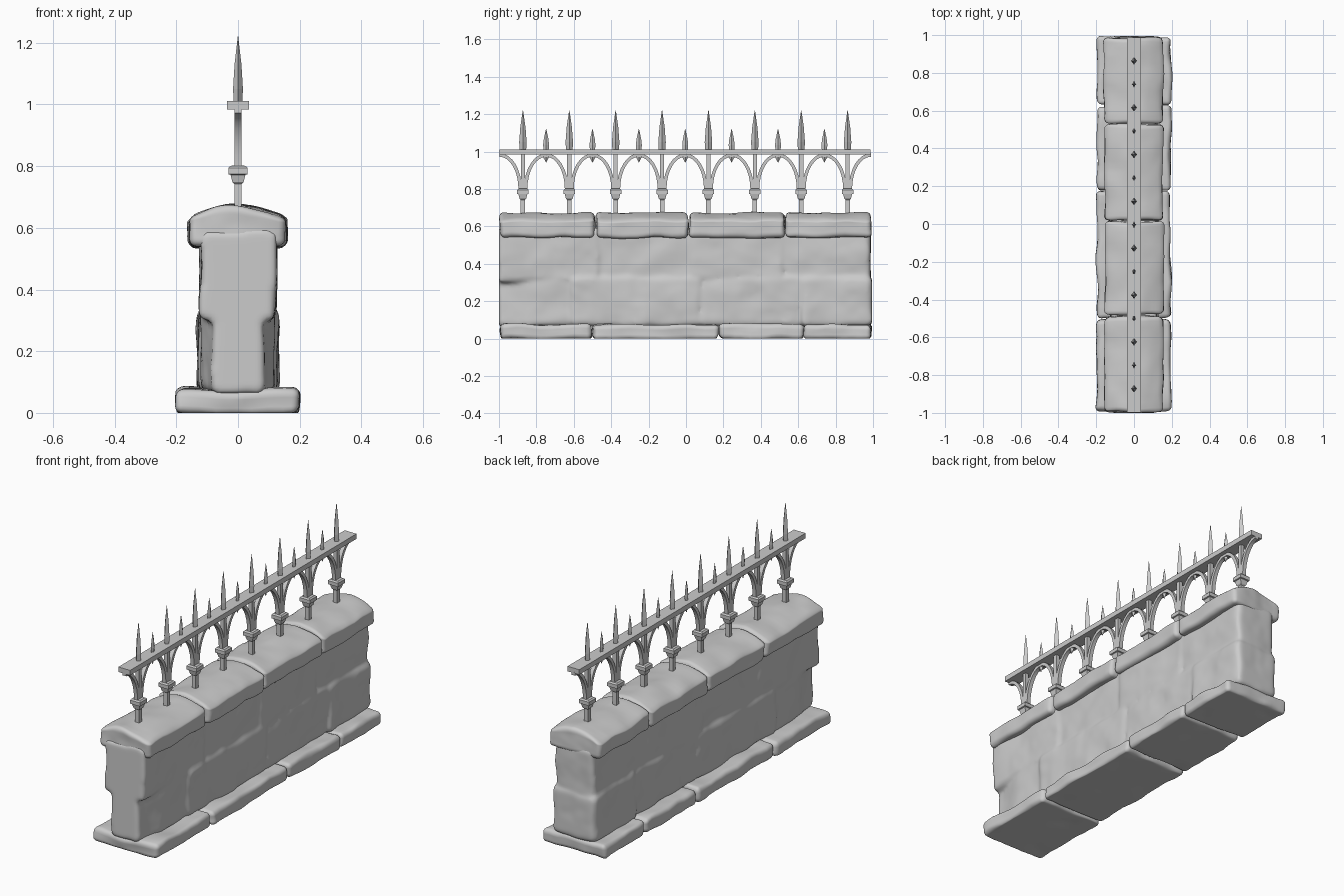
import bpy, bmesh, math
from mathutils import Vector, noise

if "Cube" in bpy.data.objects:
    bpy.data.objects.remove(bpy.data.objects["Cube"])


def finish(bm, name, angle=None):
    bmesh.ops.recalc_face_normals(bm, faces=bm.faces[:])
    me = bpy.data.meshes.new(name)
    bm.to_mesh(me)
    bm.free()
    ob = bpy.data.objects.new(name, me)
    bpy.context.collection.objects.link(ob)
    if angle:
        bpy.ops.object.select_all(action='DESELECT')
        ob.select_set(True)
        bpy.context.view_layer.objects.active = ob
        bpy.ops.object.shade_smooth_by_angle(angle=math.radians(angle))
    return ob


# Worn stone: a rounded block with soft noise, optional crowned top and taper
def stone(name, x, y, z, r=0.02, rough=0.008, crown=0.0, end_taper=0.0):
    lo, hi = (Vector(v) for v in zip(x, y, z))
    c, h = (lo + hi) / 2, (hi - lo) / 2
    n = 20
    bm = bmesh.new()
    bmesh.ops.create_cube(bm, size=2)
    bmesh.ops.subdivide_edges(bm, edges=bm.edges[:], cuts=n - 1, use_grid_fill=True)
    for v in bm.verts:
        p, q = Vector(), Vector()
        for a in range(3):
            k = round((v.co[a] + 1) / 2 * n)
            edge = min(k, n - k)
            sign = 1 if k * 2 > n else -1
            inner = h[a] - r
            if edge < 3:
                p[a] = sign * (inner + r * (3 - edge) / 3)
            else:
                p[a] = inner * (2 * (k - 3) / (n - 6) - 1)
            q[a] = max(-inner, min(inner, p[a]))
        d = p - q
        if d.length > 1e-6:
            p = q + d.normalized() * r
        p.z -= crown * (p.x / h.x) ** 2 * max(0, p.z / h.z)
        w = p + c
        seed = Vector((c.y * 3, c.z * 7, c.x))
        w += noise.noise_vector(w * 7 + seed) * rough
        w += noise.noise_vector(w * 19 + seed) * rough * 0.25
        if end_taper:
            t = max(0, min(1, (w.y + 1) / 0.22))
            w.x *= 1 - end_taper * (1 - t * t * (3 - 2 * t))
        # the ends of the wall section and its underside are cut flat
        w.y = max(-1, min(0.995, w.y))
        w.z = max(0, w.z)
        v.co = w
    return finish(bm, name, 50)


# Square or diamond bar turned from a (half width, height) profile
def four_sided(name, y, profile, diamond=False, depth=1.0):
    bm = bmesh.new()
    rings = []
    for w, z in profile:
        rad = w if diamond else w * math.sqrt(2)
        off = 0 if diamond else math.pi / 4
        rings.append([bm.verts.new((depth * rad * math.cos(off + i * math.pi / 2),
                                    y + rad * math.sin(off + i * math.pi / 2), z))
                      for i in range(4)])
    for a, b in zip(rings, rings[1:]):
        for i in range(4):
            bm.faces.new((a[i], a[(i + 1) % 4], b[(i + 1) % 4], b[i]))
    bm.faces.new(rings[0])
    bm.faces.new(rings[-1])
    return finish(bm, name)


# Curved bracket from a post up to the rail
def bracket(name, y, side):
    bm = bmesh.new()
    rings = []
    for i in range(9):
        t = math.pi / 2 * i / 8
        ring = []
        for x, o in ((-.011, 0), (.011, 0), (.011, .018), (-.011, .018)):
            dy = 0.124 - (0.100 + o) * math.cos(t)
            ring.append(bm.verts.new((x, y + side * dy, 0.80 + (0.172 + o) * math.sin(t))))
        rings.append(ring)
    for a, b in zip(rings, rings[1:]):
        for i in range(4):
            bm.faces.new((a[i], a[(i + 1) % 4], b[(i + 1) % 4], b[i]))
    bm.faces.new(rings[0])
    bm.faces.new(rings[-1])
    return finish(bm, name, 35)


# Plinth stones
for i, (a, b) in enumerate(((-.992, -.507), (-.502, .17), (.178, .625), (.632, .99))):
    stone(f"plinth_stone_{i}", (-.196, .196), (a, b), (-.004, .078), r=.024, rough=.012)

# Lower and upper wall courses
courses = []
for i, (a, b, w) in enumerate(((-1.03, -.58, .12), (-.62, .09, .128),
                               (.07, .63, .124), (.61, .993, .13))):
    courses.append(stone(f"lower_wall_stone_{i}", (-w, w), (a, b), (.065, .335), r=.028,
                         rough=.012, end_taper=.3 if i == 0 else 0))
for i, (a, b, w) in enumerate(((-1.03, -.455, .122), (-.485, .03, .116),
                               (.01, .53, .122), (.51, .985, .118))):
    courses.append(stone(f"upper_wall_stone_{i}", (-w, w), (a, b), (.305, .59),
                         r=.025, rough=.011))

# Fuse the courses into one softly sculpted wall
bpy.ops.object.select_all(action='DESELECT')
for ob in courses:
    ob.select_set(True)
bpy.context.view_layer.objects.active = courses[0]
bpy.ops.object.join()
wall = bpy.context.view_layer.objects.active
wall.name = "wall_body"
remesh = wall.modifiers.new("fuse", 'REMESH')
remesh.mode = 'VOXEL'
remesh.voxel_size = .011
remesh.use_smooth_shade = True
soften = wall.modifiers.new("soften", 'SMOOTH')
soften.factor = .5
soften.iterations = 5

# Crowned coping stones
for i, (a, b, l, r) in enumerate(((-.995, -.49, -.157, .155), (-.482, .012, -.155, .158),
                                  (.02, .525, -.157, .152), (.532, .988, -.158, .157))):
    stone(f"coping_stone_{i}", (l, r), (a, b), (.54, .672), r=.024, rough=.01, crown=.042)

# Top rail
rail = bmesh.new()
bmesh.ops.create_cube(rail, size=1)
for v in rail.verts:
    v.co = Vector((v.co.x * .072, v.co.y * 1.985 - .005, v.co.z * .028 + .998))
finish(rail, "top_rail")

# Posts with collars, brackets and tall spear heads
post = ((.012, .63), (.012, .742), (.018, .748), (.024, .772), (.031, .774),
        (.031, .794), (.024, .801), (.011, .803), (.011, .99))
spear = ((.017, 1.0), (.02, 1.05), (.014, 1.13), (.001, 1.22))
small = ((.001, .942), (.02, .978), (.013, 1.0), (.016, 1.035), (.012, 1.07), (.001, 1.12))
for i in range(8):
    y = -.872 + .248 * i
    four_sided(f"post_{i}", y, post)
    four_sided(f"tall_spear_{i}", y, spear, True, .8)
    for s in (-1, 1):
        bracket(f"bracket_{i}_{'left' if s < 0 else 'right'}", y, s)

# Short spikes with a pendant under the rail
for i in range(7):
    four_sided(f"short_spike_{i}", -.748 + .248 * i, small, True, .6)
